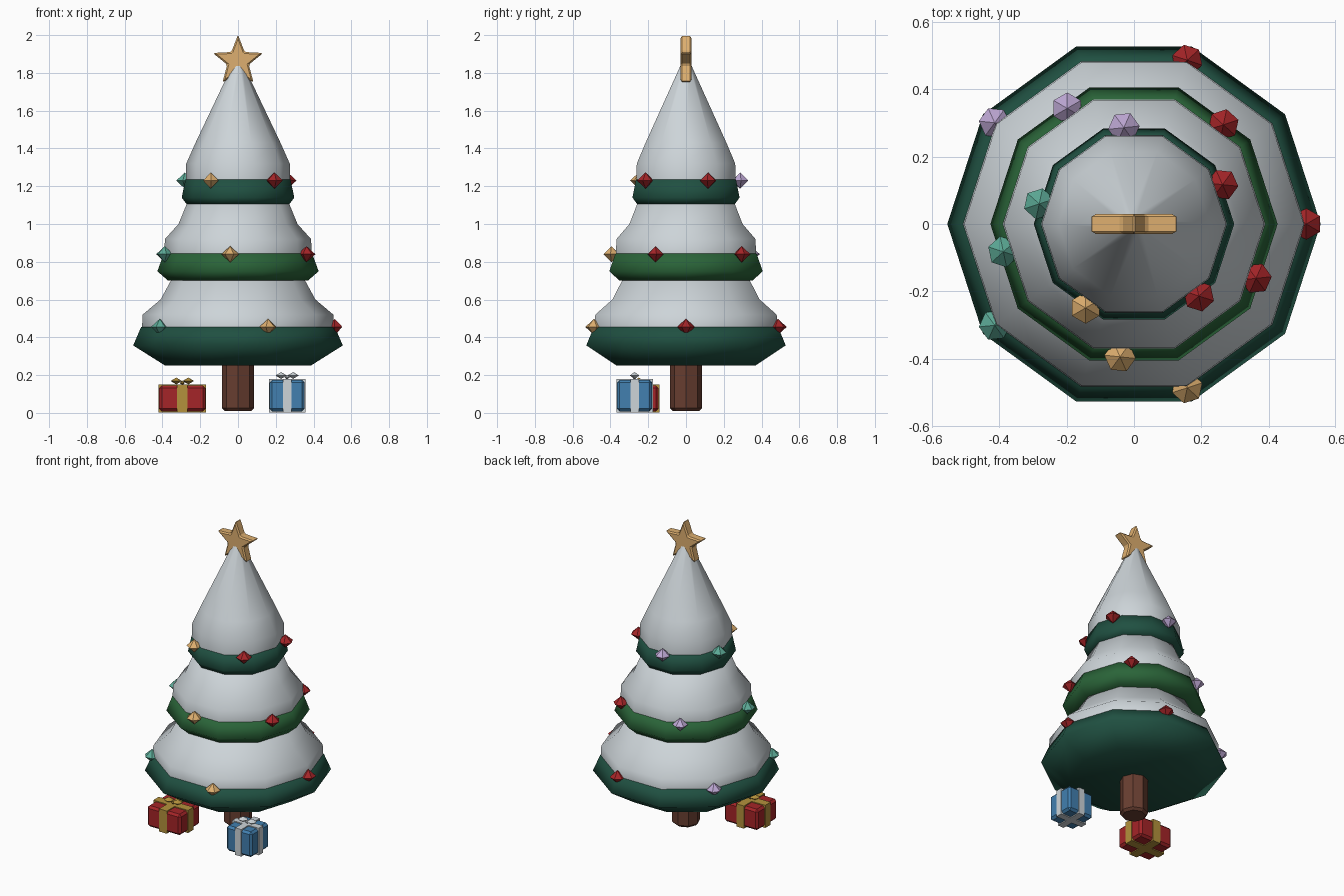
import bpy
import bmesh
from math import sin, cos, pi, radians
from mathutils import Vector

cube = bpy.data.objects.get("Cube")
if cube:
    bpy.data.objects.remove(cube, do_unlink=True)


def material(name, r, g, b):
    m = bpy.data.materials.new(name)
    m.use_nodes = True
    m.diffuse_color = (r, g, b, 1)
    bsdf = next(n for n in m.node_tree.nodes if n.type == "BSDF_PRINCIPLED")
    bsdf.inputs["Base Color"].default_value = (r, g, b, 1)
    bsdf.inputs["Roughness"].default_value = 0.8
    return m


SNOW = material("snow white", .61, .66, .69)
PINE = material("dark pine green", .014, .08, .053)
LEAF = material("leaf green", .023, .127, .04)
GOLD = material("warm gold", .73, .43, .16)
RED = material("red", .376, .018, .021)
TEAL = material("teal", .107, .40, .305)
LILAC = material("lilac", .515, .39, .66)
BARK = material("bark brown", .138, .048, .03)
BLUE = material("blue", .054, .216, .434)
RIBBON = material("ribbon gold", .456, .283, .045)


def finish(name, bm, mat, loc=(0, 0, 0), bevel=0, smooth=None):
    bmesh.ops.recalc_face_normals(bm, faces=bm.faces)
    mesh = bpy.data.meshes.new(name)
    bm.to_mesh(mesh)
    bm.free()
    mesh.materials.append(mat)
    ob = bpy.data.objects.new(name, mesh)
    ob.location = loc
    bpy.context.collection.objects.link(ob)
    if smooth:
        bpy.ops.object.select_all(action="DESELECT")
        ob.select_set(True)
        bpy.context.view_layer.objects.active = ob
        bpy.ops.object.shade_smooth_by_angle(angle=radians(smooth))
    if bevel:
        mod = ob.modifiers.new("soft edges", "BEVEL")
        mod.width = bevel
        mod.segments = 1
    return ob


def lathe(name, profile, sides, mat, loc=(0, 0, 0), smooth=None):
    """Spin (radius, height) points around z; radius 0 makes a pole."""
    bm = bmesh.new()
    rings = []
    for r, z in profile:
        n = sides if r > 0 else 1
        rings.append([bm.verts.new((r * cos(2 * pi * i / sides),
                                    r * sin(2 * pi * i / sides), z))
                      for i in range(n)])
    for a, b in zip(rings, rings[1:]):
        for i in range(sides):
            j = (i + 1) % sides
            corners = [a[i % len(a)], a[j % len(a)], b[j % len(b)], b[i % len(b)]]
            bm.faces.new(list(dict.fromkeys(corners)))
    return finish(name, bm, mat, loc, smooth=smooth)


def box(name, size, loc, mat, bevel=0):
    bm = bmesh.new()
    bmesh.ops.create_cube(bm, size=1)
    bmesh.ops.scale(bm, vec=Vector(size), verts=bm.verts)
    return finish(name, bm, mat, loc, bevel)


def gem(name, r, h, loc, mat):
    return lathe(name, [(0, -h), (r, 0), (0, h)], 6, mat, loc)


# Trunk
lathe("trunk", [(0, .01), (.07, .01), (.085, .025), (.085, .27), (0, .27)],
      8, BARK, smooth=30)

# Branch tiers, each with a snow cap
tiers = {
    "lower": (PINE,
              [(0, .25), (.385, .25), (.555, .357), (.513, .455), (0, .455)],
              [(.44, .44), (.508, .452), (.505, .52), (.41, .60), (.35, .71), (0, .74)]),
    "middle": (LEAF,
               [(0, .70), (.37, .70), (.427, .75), (.392, .845), (0, .845)],
               [(.33, .83), (.39, .842), (.387, .92), (.315, 1.0), (.27, 1.11), (0, 1.14)]),
    "upper": (PINE,
              [(0, 1.105), (.272, 1.105), (.298, 1.14), (.278, 1.235), (0, 1.235)],
              [(.22, 1.22), (.276, 1.232), (.274, 1.32), (.225, 1.43), (.03, 1.84), (0, 1.9)]),
}
for tier, (green, branch, snow) in tiers.items():
    lathe(tier + "_branches", branch, 10, green, smooth=85)
    lathe(tier + "_snow", snow, 10, SNOW, smooth=75)

# Baubles, five per tier, each ring turned a little further
baubles = [("red", RED), ("red", RED), ("lilac", LILAC), ("teal", TEAL), ("gold", GOLD)]
for tier, radius, z, turn in (("lower", .512, .455, 0), ("middle", .397, .84, -24),
                              ("upper", .288, 1.23, -48)):
    for i, (colour, mat) in enumerate(baubles):
        a = radians(turn + 72 * i)
        ob = gem(f"{tier}_{colour}_bauble_{i + 1}", .047, .043,
                 (radius * cos(a), radius * sin(a), z), mat)
        ob.rotation_euler.z = a + radians(30)

# Star
bm = bmesh.new()
outline = []
for i in range(10):
    r, a = (.06 if i % 2 else .14), pi / 2 + i * pi / 5
    outline.append(bm.verts.new((r * cos(a), -.03, r * sin(a))))
face = bm.faces.new(outline)
ext = bmesh.ops.extrude_face_region(bm, geom=[face])
bmesh.ops.translate(bm, vec=(0, .06, 0),
                    verts=[v for v in ext["geom"] if isinstance(v, bmesh.types.BMVert)])
finish("star", bm, GOLD, (0, 0, 1.862), bevel=.008)


# Gifts with crossed ribbons and a bow
def gift(name, x, y, w, d, h, band, mat, ribbon):
    mid = h / 2 + .004
    lip = .008
    box(name + "_box", (w, d, h - .008), (x, y, mid), mat, .014)
    box(name + "_ribbon_front_to_back", (band, d + lip, h + .004), (x, y, mid), ribbon)
    box(name + "_ribbon_side_to_side", (w + lip, band, h + .004), (x, y, mid), ribbon)
    for side, s in (("left", 1), ("right", -1)):
        gem(f"{name}_bow_{side}", .03, .018, (x + s * .032, y, h + .024), ribbon)
    gem(name + "_bow_knot", .014, .012, (x, y, h + .014), ribbon)


gift("red_gift", -.295, -.25, .245, .21, .145, .056, RED, RIBBON)
gift("blue_gift", .26, -.272, .186, .186, .174, .044, BLUE, SNOW)
